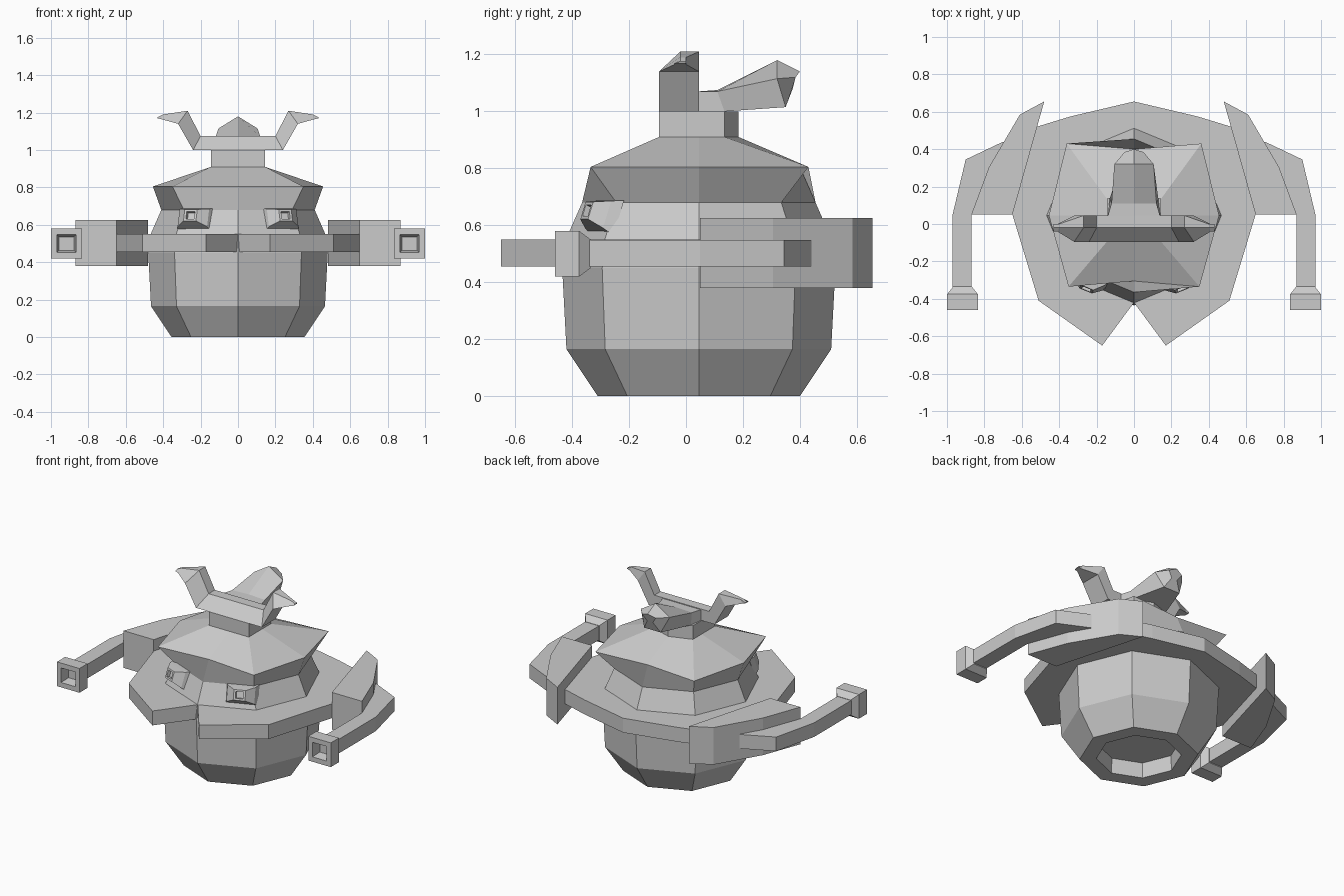
import bpy, bmesh, math
from mathutils import Matrix, Vector

if "Cube" in bpy.data.objects:
    bpy.data.objects.remove(bpy.data.objects["Cube"])

grey = bpy.data.materials.new("plain_grey")
grey.diffuse_color = (0.6, 0.6, 0.6, 1)
grey.use_nodes = True
grey.node_tree.nodes["Principled BSDF"].inputs["Base Color"].default_value = grey.diffuse_color
CY = 0.045  # body centre in y


def loft(name, rings, caps=(True, True), mirror=False, matrix=None, closed=False):
    """Skin a list of equal-sized rings; a closed loft joins last ring to first."""
    bm = bmesh.new()
    vs = [[bm.verts.new(p) for p in r] for r in rings]
    n = len(rings[0])
    pairs = list(zip(vs, vs[1:])) + ([(vs[-1], vs[0])] if closed else [])
    for a, b in pairs:
        for i in range(n):
            j = (i + 1) % n
            bm.faces.new((a[i], a[j], b[j], b[i]))
    if caps[0] and not closed:
        bm.faces.new(vs[0][::-1])
    if caps[1] and not closed:
        bm.faces.new(vs[-1])
    if matrix:
        bmesh.ops.transform(bm, matrix=matrix, verts=bm.verts)
    if mirror:
        geo = bmesh.ops.duplicate(bm, geom=bm.verts[:] + bm.edges[:] + bm.faces[:])["geom"]
        for v in geo:
            if isinstance(v, bmesh.types.BMVert):
                v.co.x = -v.co.x
    bmesh.ops.recalc_face_normals(bm, faces=bm.faces)
    me = bpy.data.meshes.new(name)
    bm.to_mesh(me)
    bm.free()
    me.materials.append(grey)
    ob = bpy.data.objects.new(name, me)
    bpy.context.collection.objects.link(ob)
    return ob


def octagon(z, r):
    return [(r * math.sin(i * math.pi / 4), CY - r * math.cos(i * math.pi / 4), z) for i in range(8)]


def symmetric(half, z):
    """Outline from front centre round the right side to back centre, mirrored to a full ring."""
    return [(x, y, z) for x, y in half] + [(-x, y, z) for x, y in half[-2:0:-1]]


def square(w, h, z):
    return [(-w, -h, z), (w, -h, z), (w, h, z), (-w, h, z)]


# Body with hollow base, flared roof and neck
roof = [(0, -0.305), (0.35, -0.335), (0.455, CY), (0.36, 0.43), (0, 0.40)]
neck = [(0, -0.095), (0.145, -0.095), (0.145, CY), (0.145, 0.135), (0, 0.185)]
loft("body", [octagon(0.10, 0.25), octagon(0, 0.255), octagon(0, 0.355), octagon(0.165, 0.465),
              octagon(0.45, 0.48), octagon(0.55, 0.467), octagon(0.68, 0.41),
              symmetric(roof, 0.805), symmetric(neck, 0.91), symmetric(neck, 1.0)])

# Collar with a notched front
collar = [(0, -0.42), (0.17, -0.65), (0.51, -0.41), (0.65, 0.05), (0.52, 0.52), (0.34, 0.575), (0, 0.655)]
inner = [(0.40 * math.sin(i * math.pi / 6), CY - 0.40 * math.cos(i * math.pi / 6)) for i in range(7)]
loft("collar", [symmetric(collar, 0.455), symmetric(collar, 0.55),
                symmetric(inner, 0.55), symmetric(inner, 0.455)], closed=True)

# Shoulder plates
plate = [(0.65, 0.05), (0.87, 0.05), (0.775, 0.305), (0.61, 0.585), (0.48, 0.655)]
loft("shoulder_plates", [[(x, y, z) for x, y in plate] for z in (0.38, 0.625)], mirror=True)

# Arms: pairs of inner and outer points along the bend
arm = [((0.87, -0.34), (0.97, -0.34)), ((0.87, 0.05), (0.97, 0.05)),
       ((0.78, 0.29), (0.90, 0.345)), ((0.66, 0.36), (0.70, 0.44))]
loft("arms", [[(*a, 0.455), (*b, 0.455), (*b, 0.548), (*a, 0.548)] for a, b in arm], mirror=True)

# Hands: flared blocks with a square socket in front
to_front = Matrix.Translation((0.917, 0, 0.5)) @ Matrix.Rotation(math.pi / 2, 4, 'X')
loft("hands", [square(0.05, 0.05, 0.335), square(0.082, 0.08, 0.375), square(0.082, 0.08, 0.46),
               square(0.052, 0.048, 0.46), square(0.04, 0.036, 0.40)], mirror=True, matrix=to_front)

# Eyes: tapered mounts with small sockets, set on the front diagonal faces
facing = (Matrix.Translation((0.235, -0.30, 0.635)) @ Matrix.Rotation(math.radians(22), 4, 'Z')
          @ Matrix.Rotation(math.radians(72), 4, 'X'))
loft("eyes", [square(0.10, 0.065, -0.03), square(0.085, 0.05, 0.01), square(0.036, 0.032, 0.055),
              square(0.024, 0.021, 0.055), square(0.022, 0.019, 0.035)], mirror=True, matrix=facing)


# Horned crossbar: sloped section swept along the bar and up both horns
def section(low, high, tip=False):
    (xl, zl), (xh, zh) = low, high
    f, t, b = (-0.04, -0.02, 0.0) if tip else (-0.095, -0.02, 0.045)
    return [(xl, f, zl), (xh, t, zh), (xh, b, zh), (xl, b, zl)]


horn = [section((0.24, 1.0), (0.20, 1.075)), section((0.32, 1.14), (0.27, 1.21)),
        section((0.41, 1.165), (0.40, 1.19), True), section((0.43, 1.17), (0.43, 1.176), True)]
left = [[(-x, y, z) for x, y, z in r] for r in reversed(horn)]
loft("horned_crossbar", left + horn)

# Rear crest: five-sided beam rising backwards to a blunt point
crest = [(0.14, 0.14, 0.04, 0.04, 0.04, 1.0, 1.07, 1.07),
         (0.13, 0.12, 0.135, 0.11, 0.11, 1.0, 1.07, 1.075),
         (0.06, 0.105, 0.35, 0.32, 0.32, 1.015, 1.115, 1.18),
         (0.02, 0.05, 0.375, 0.385, 0.40, 1.08, 1.12, 1.14)]
loft("rear_crest", [[(-xb, yb, zb), (xb, yb, zb), (xm, ym, zm), (0, yt, zt), (-xm, ym, zm)]
                    for xb, xm, yb, ym, yt, zb, zm, zt in crest])
